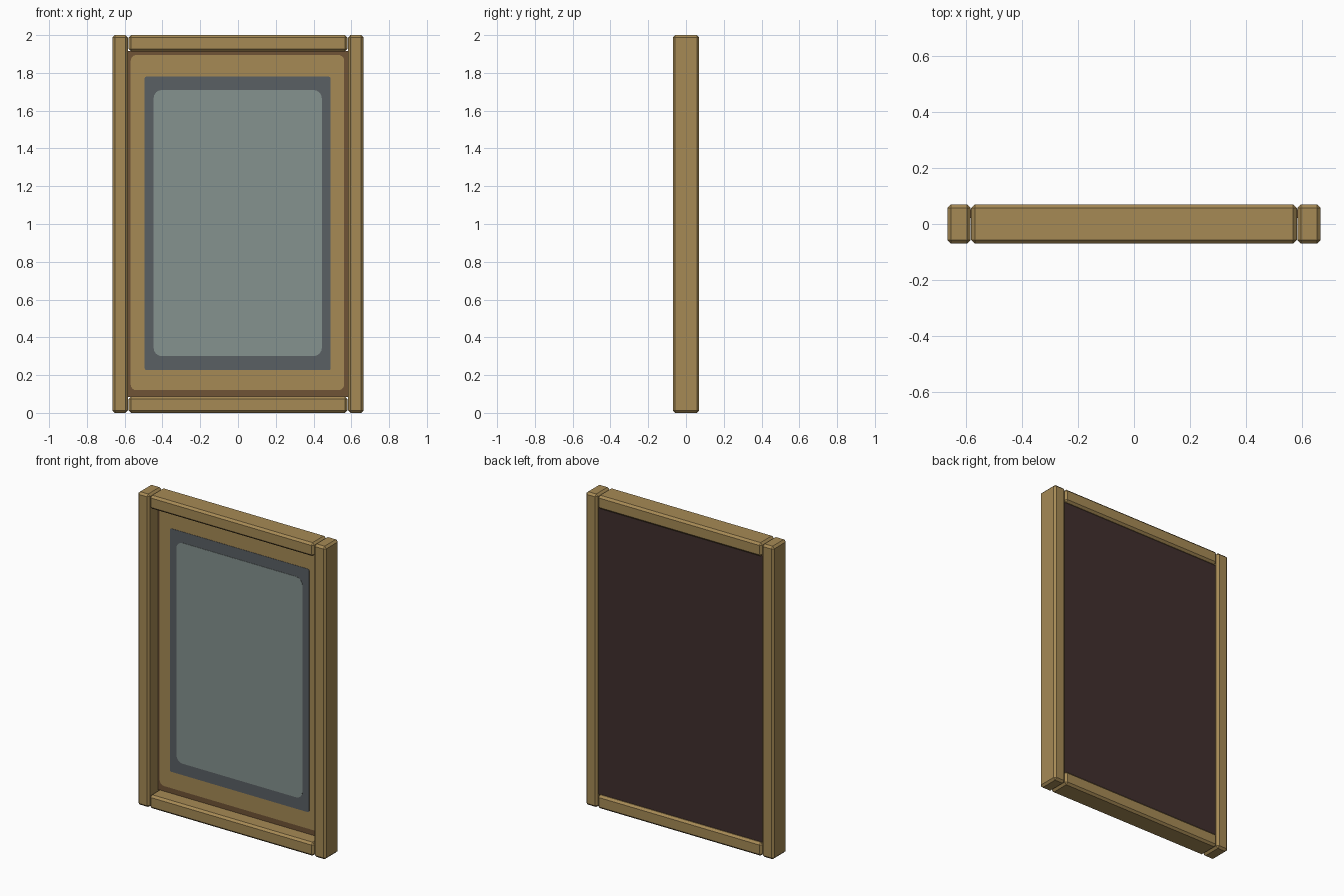
import bpy, bmesh, math

if "Cube" in bpy.data.objects:
    bpy.data.objects.remove(bpy.data.objects["Cube"])


def material(name, rgb):
    m = bpy.data.materials.new(name)
    lin = [(c / 255 / 12.92) if c < 11 else ((c / 255 + 0.055) / 1.055) ** 2.4 for c in rgb]
    m.diffuse_color = (*lin, 1)
    m.use_nodes = True
    m.node_tree.nodes["Principled BSDF"].inputs["Base Color"].default_value = m.diffuse_color
    return m


wood = material("tan_wood", (166, 138, 85))
brown = material("brown_groove", (112, 83, 54))
slate = material("slate_border", (90, 96, 100))
glass = material("pale_glass", (133, 146, 143))
dark = material("dark_backing", (64, 47, 46))


def finish(bm, name, mats):
    mesh = bpy.data.meshes.new(name)
    bmesh.ops.recalc_face_normals(bm, faces=bm.faces)
    bm.to_mesh(mesh)
    bm.free()
    for m in mats:
        mesh.materials.append(m)
    obj = bpy.data.objects.new(name, mesh)
    bpy.context.collection.objects.link(obj)
    return obj


def box(name, lo, hi, mats, chamfer=0):
    bm = bmesh.new()
    bmesh.ops.create_cube(bm, size=1)
    for v in bm.verts:
        for i in range(3):
            v.co[i] = (lo[i] + hi[i]) / 2 + v.co[i] * (hi[i] - lo[i])
    if chamfer:
        bmesh.ops.bevel(bm, geom=bm.edges[:], offset=chamfer, segments=1,
                        profile=0.5, affect='EDGES')
    return finish(bm, name, mats)


def plate(name, x0, x1, z0, z1, r, y_front, y_back, mat):
    """Thin rounded rectangle facing the front."""
    bm = bmesh.new()
    corners = [(x1 - r, z1 - r), (x0 + r, z1 - r), (x0 + r, z0 + r), (x1 - r, z0 + r)]
    ring = []
    for k, (cx, cz) in enumerate(corners):
        for s in range(5):
            a = math.pi / 2 * (k + s / 4)
            ring.append(bm.verts.new((cx + r * math.cos(a), y_front, cz + r * math.sin(a))))
    face = bm.faces.new(ring)
    ext = bmesh.ops.extrude_face_region(bm, geom=[face], use_keep_orig=True)
    for v in ext["geom"]:
        if isinstance(v, bmesh.types.BMVert):
            v.co.y = y_back
    return finish(bm, name, [mat])


# Chamfered frame: two uprights and two rails
D = 0.07
for side, x0, x1 in (("left", -0.665, -0.582), ("right", 0.582, 0.665)):
    box(side + "_stile", (x0, -D, 0), (x1, D, 2), [wood], 0.013)
for side, z0, z1 in (("bottom", 0, 0.086), ("top", 1.914, 2)):
    box(side + "_rail", (-0.58, -D, z0), (0.58, D, z1), [wood], 0.013)

# Recessed panel with a dark back
panel = box("panel", (-0.582, 0.022, 0.084), (0.582, 0.052, 1.916), [brown, dark])
for p in panel.data.polygons:
    p.material_index = 1 if p.normal.y > 0.5 else 0

# Painted layers on the panel front
plate("wood_border", -0.568, 0.562, 0.12, 1.895, 0.03, 0.020, 0.022, wood)
plate("slate_mount", -0.494, 0.49, 0.226, 1.78, 0.01, 0.018, 0.020, slate)
plate("glass_pane", -0.447, 0.444, 0.30, 1.71, 0.045, 0.016, 0.018, glass)
